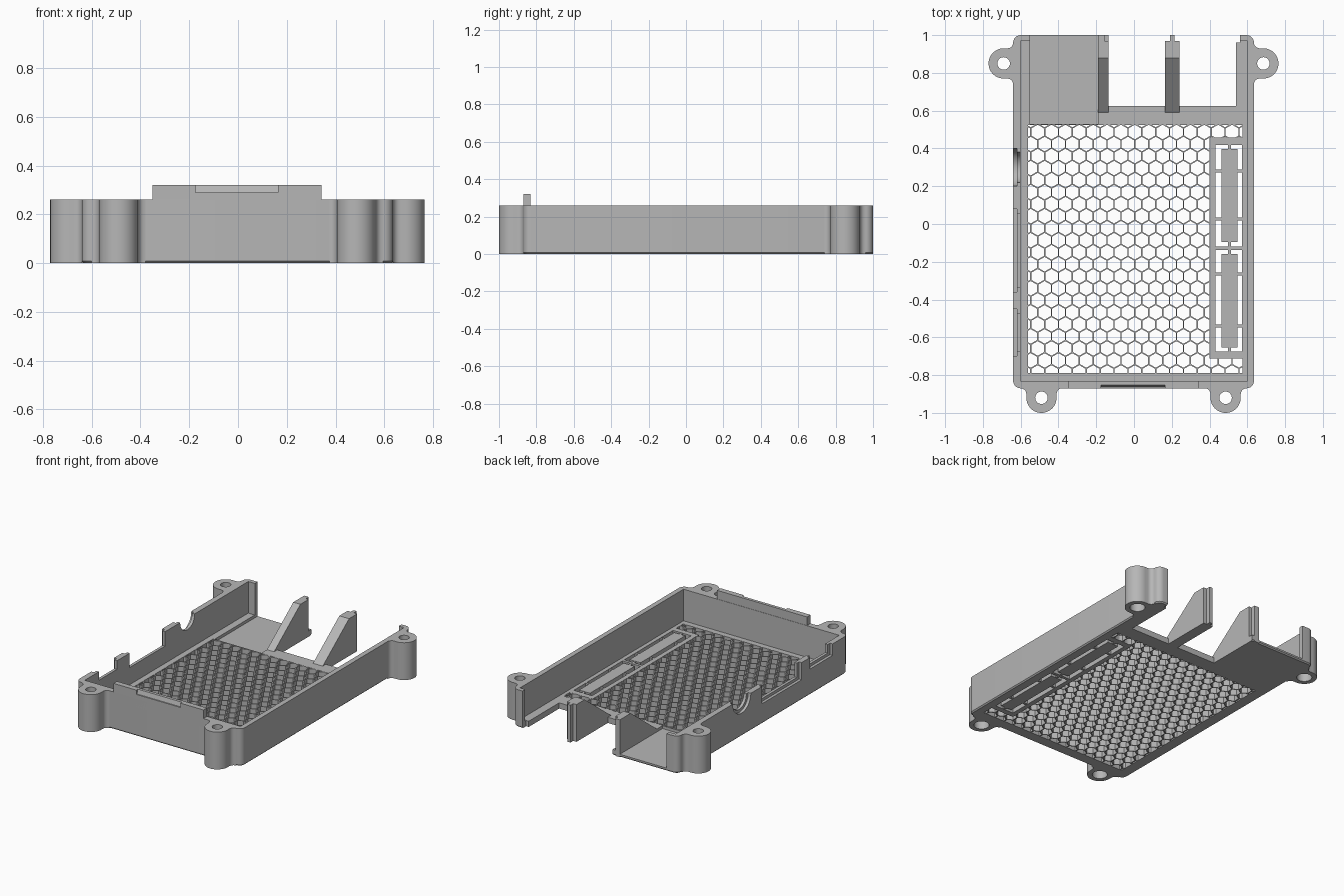
import bpy, bmesh, math
from mathutils import Vector

if "Cube" in bpy.data.objects:
    bpy.data.objects.remove(bpy.data.objects["Cube"])

grey = bpy.data.materials.new("plain grey")
grey.diffuse_color = (0.47, 0.47, 0.47, 1)
grey.use_nodes = True
grey.node_tree.nodes["Principled BSDF"].inputs["Base Color"].default_value = grey.diffuse_color

H = 0.26        # wall height
FLOOR = 0.04    # floor thickness


def finish(bm, name):
    bmesh.ops.recalc_face_normals(bm, faces=bm.faces)
    me = bpy.data.meshes.new(name)
    bm.to_mesh(me)
    bm.free()
    ob = bpy.data.objects.new(name, me)
    bpy.context.collection.objects.link(ob)
    me.materials.append(grey)
    return ob


def prism(name, pts, lo, hi, axis="z", chamfer=0):
    """Extrude a 2D outline along z, or a (y, z) outline along x."""
    def at(p, h):
        return (p[0], p[1], h) if axis == "z" else (h, p[0], p[1])
    bm = bmesh.new()
    face = bm.faces.new([bm.verts.new(at(p, lo)) for p in pts])
    ext = bmesh.ops.extrude_face_region(bm, geom=[face], use_keep_orig=True)
    d = Vector(at((0, 0), hi - lo))
    verts = [g for g in ext["geom"] if isinstance(g, bmesh.types.BMVert)]
    bmesh.ops.translate(bm, verts=verts, vec=d)
    if chamfer:
        bmesh.ops.recalc_face_normals(bm, faces=bm.faces)
        low = [e for e in bm.edges if all(abs(v.co.z - lo) < 1e-6 for v in e.verts)]
        bmesh.ops.bevel(bm, geom=low, offset=chamfer, segments=1, affect="EDGES")
    return finish(bm, name)


def box(name, x0, x1, y0, y1, z0, z1):
    return prism(name, [(x0, y0), (x1, y0), (x1, y1), (x0, y1)], z0, z1)


def arc(cx, cy, r, a0, a1, n):
    angles = [math.radians(a0 + (a1 - a0) * i / n) for i in range(n + 1)]
    return [(cx + r * math.cos(a), cy + r * math.sin(a)) for a in angles]


def circle(cx, cy, r, n=32):
    return arc(cx, cy, r, 0, 360, n)[:-1]


def cut(target, *cutters):
    for c in cutters:
        c.hide_render = True
        m = target.modifiers.new("cut", "BOOLEAN")
        m.operation, m.solver, m.object = "DIFFERENCE", "EXACT", c
        bpy.ops.object.select_all(action="DESELECT")
        bpy.context.view_layer.objects.active = target
        target.select_set(True)
        bpy.ops.object.modifier_apply(modifier=m.name)
        bpy.data.objects.remove(c)


def smooth(ob):
    bpy.ops.object.select_all(action="DESELECT")
    bpy.context.view_layer.objects.active = ob
    ob.select_set(True)
    bpy.ops.object.shade_smooth_by_angle(angle=math.radians(30))


# Tray: rounded block hollowed from above, open at the back
X0, X1, Y0, Y1, R = -0.64, 0.635, -0.87, 1.0, 0.04
outline = (arc(X1 - R, Y1 - R, R, 0, 90, 6) + arc(X0 + R, Y1 - R, R, 90, 180, 6)
           + arc(X0 + R, Y0 + R, R, 180, 270, 6) + arc(X1 - R, Y0 + R, R, 270, 360, 6))
tray = prism("tray", outline, 0, H, chamfer=0.008)
cut(tray,
    box("cavity", -0.60, 0.60, -0.83, 0.97, FLOOR, 0.5),
    box("back_opening", -0.55, 0.56, 0.9, 1.1, FLOOR, 0.5),
    box("floor_gap", -0.135, 0.54, 0.625, 0.97, -0.1, 0.5),
    box("floor_gap_end", -0.135, 0.56, 0.96, 1.1, -0.1, 0.5),
    box("lowered_bay", -0.55, -0.19, 0.53, 1.1, 0.02, 0.5))

# Port openings in the left wall, each with a wider shallow pocket outside
for y0, y1, z in ((-0.36, 0.08, 0.14), (-0.70, -0.45, 0.18)):
    cut(tray, box("port_pocket", -0.7, -0.62, y0, y1, z, 0.5),
        box("port", -0.7, -0.58, y0 + 0.025, y1 - 0.025, z + 0.02, 0.5))
cut(tray, prism("round_pocket", circle(0.30, H, 0.10), -0.7, -0.62, "x"),
    prism("round_port", circle(0.30, H, 0.08), -0.7, -0.58, "x"))

# Honeycomb vents, trimmed to the vent area and around the slot panel
PITCH = 0.0735
bm = bmesh.new()
for row in range(-1, 23):
    for col in range(-2, 18):
        cx = -0.51 + PITCH * (col + 0.5 * (row % 2))
        cy = 0.487 - row * PITCH * math.sqrt(3) / 2
        bm.faces.new([bm.verts.new((x, y, -0.1)) for x, y in
                      [(cx + 0.0385 * math.cos(math.radians(30 + 60 * k)),
                        cy + 0.0385 * math.sin(math.radians(30 + 60 * k))) for k in range(6)]])


def slice_cells(co, no, clear):
    bmesh.ops.bisect_plane(bm, geom=bm.verts[:] + bm.edges[:] + bm.faces[:],
                           plane_co=co, plane_no=no, clear_outer=clear)


for co, no in (((-0.56, 0, 0), (-1, 0, 0)), ((0.575, 0, 0), (1, 0, 0)),
               ((0, 0.525, 0), (0, 1, 0)), ((0, -0.79, 0), (0, -1, 0))):
    slice_cells(co, no, True)
for co, no in (((0.40, 0, 0), (1, 0, 0)), ((0, 0.457, 0), (0, 1, 0)), ((0, -0.713, 0), (0, 1, 0))):
    slice_cells(co, no, False)
inside = [f for f in bm.faces
          if f.calc_center_median().x > 0.40 and -0.713 < f.calc_center_median().y < 0.457]
bmesh.ops.delete(bm, geom=inside, context="FACES")
ext = bmesh.ops.extrude_face_region(bm, geom=bm.faces[:], use_keep_orig=True)
bmesh.ops.translate(bm, vec=(0, 0, 0.3),
                    verts=[g for g in ext["geom"] if isinstance(g, bmesh.types.BMVert)])
cut(tray, finish(bm, "honeycomb"))

# Slot panel: two windows, each holding a bar on thin tabs
for y0, y1, tabs in ((-0.118, 0.418, (0.28, 0.026)), (-0.675, -0.138, (-0.265, -0.54))):
    cut(tray, box("window", 0.432, 0.572, y0, y1, -0.1, 0.2))
    box("slot_bar", 0.463, 0.547, y0 + 0.022, y1 - 0.022, 0, FLOOR)
    for y in tabs:
        box("side_tab", 0.425, 0.58, y - 0.008, y + 0.008, 0.002, FLOOR - 0.002)
    box("end_tab", 0.497, 0.513, y0 - 0.005, y1 + 0.005, 0.002, FLOOR - 0.002)
smooth(tray)

# Raised tab on the front wall with a sloped finger pocket
tab = box("front_tab", -0.35, 0.343, Y0, -0.832, 0.20, 0.32)
cut(tab, prism("finger_pocket", [(-0.9, 0.29), (-0.862, 0.29), (-0.85, 0.33), (-0.9, 0.33)],
               -0.175, 0.165, "x"))

# Sloped support fins at the back, each with a narrow tongue
fin = [(0.59, 0), (0.97, 0), (0.97, H), (0.88, H), (0.59, FLOOR)]
for x0, x1, t0, t1 in ((-0.19, -0.135, -0.19, -0.155), (0.165, 0.24, 0.19, 0.215)):
    prism("support_fin", fin, x0, x1, "x")
    box("fin_tongue", t0, t1, 0.96, 1.0, 0, H)

# Screw bosses: flared tabs with a through hole and a wider bore below
r, f, reach = 0.08, 0.03, 0.05
shape = ([(-r - f, -0.02)] + arc(-r - f, f, f, -90, 0, 5) + arc(0, reach, r, 180, 0, 24)
         + arc(r + f, f, f, 180, 270, 5) + [(r + f, -0.02)])
for bx, by, ox, oy in ((X0, 0.85, -1, 0), (X1, 0.85, 1, 0), (-0.49, Y0, 0, -1), (0.485, Y0, 0, -1)):
    pts = [(bx + ox * w - oy * u, by + oy * w + ox * u) for u, w in shape]
    boss = prism("screw_boss", pts, 0, H)
    cx, cy = bx + ox * reach, by + oy * reach
    cut(boss, prism("screw_hole", circle(cx, cy, 0.033), -0.1, 0.5),
        prism("screw_bore", circle(cx, cy, 0.048), -0.1, 0.10))
    smooth(boss)
